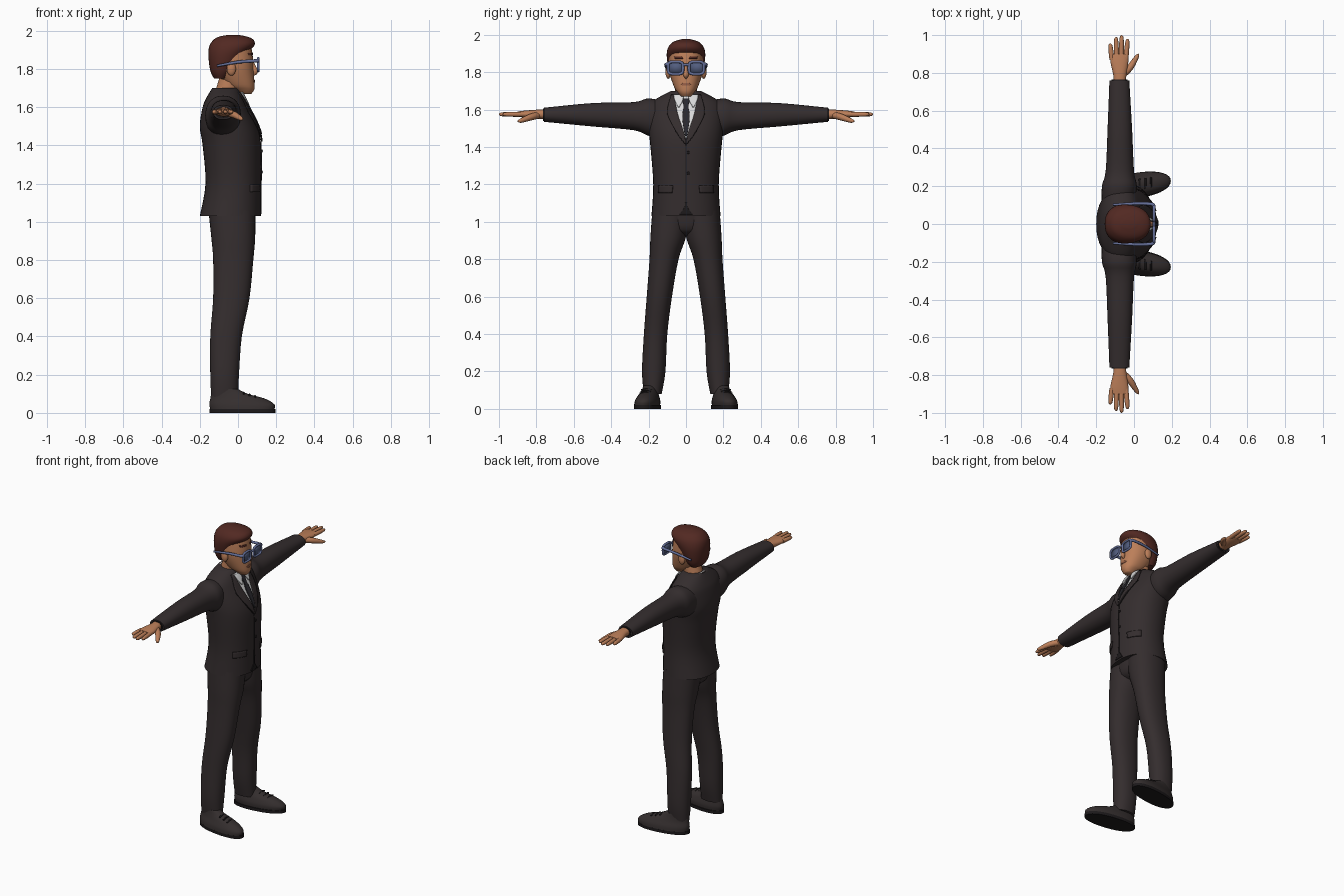
import bpy, bmesh
from math import sin, cos, pi, copysign
from mathutils import Vector

cube = bpy.data.objects.get("Cube")
if cube:
    bpy.data.objects.remove(cube, do_unlink=True)


def material(name, red, green, blue):
    mat = bpy.data.materials.new(name)
    mat.use_nodes = True
    mat.diffuse_color = (red, green, blue, 1)
    mat.node_tree.nodes["Principled BSDF"].inputs["Base Color"].default_value = (red, green, blue, 1)
    return mat


SUIT = material("charcoal suit", .034, .026, .027)
SEAM = material("dark seam", .012, .01, .011)
SHOE = material("shoe leather", .034, .027, .027)
SHIRT = material("white shirt", .7, .7, .7)
TIE = material("dark tie", .022, .021, .026)
SKIN = material("skin", .5, .21, .1)
LIPS = material("lips", .3, .11, .06)
HAIR = material("auburn hair", .085, .022, .016)
FRAME = material("blue frame", .13, .16, .32)
LENS = material("lens", .085, .11, .21)


def finish(name, bm, mat, mirror=False, thickness=0):
    mesh = bpy.data.meshes.new(name)
    bm.to_mesh(mesh)
    bm.free()
    mesh.materials.append(mat)
    ob = bpy.data.objects.new(name, mesh)
    bpy.context.collection.objects.link(ob)
    if thickness:
        ob.modifiers.new("Thickness", "SOLIDIFY").thickness = thickness
    if mirror:
        ob.modifiers.new("Mirror", "MIRROR").use_axis = (False, True, False)
    bpy.ops.object.select_all(action="DESELECT")
    ob.select_set(True)
    bpy.context.view_layer.objects.active = ob
    bpy.ops.object.shade_smooth_by_angle(angle=.9)


def dense(rings, steps=4):
    """Smooth interpolation through a few given cross-sections."""
    out, last = [], len(rings) - 1
    for i in range(last):
        before, start, end, after = [rings[min(max(i + k, 0), last)] for k in (-1, 0, 1, 2)]
        for step in range(steps):
            t = step / steps
            out.append([b + t / 2 * (c - a + t * (2*a - 5*b + 4*c - d + t * (3*(b - c) + d - a)))
                        for a, b, c, d in zip(before, start, end, after)])
    return out + [list(rings[last])]


def circle(count, power=2):
    """Points of a unit superellipse; a higher power is squarer."""
    for k in range(count):
        c, s = cos(2 * pi * k / count), sin(2 * pi * k / count)
        yield copysign(abs(c) ** (2 / power), c), copysign(abs(s) ** (2 / power), s)


def bridge_loops(bm, loops, closed=False):
    rows = [[bm.verts.new(p) for p in loop] for loop in loops]
    count = len(rows[0])
    if closed:
        rows.append(rows[0])
    else:
        bm.faces.new(rows[0])
        bm.faces.new(rows[-1])
    for lower, upper in zip(rows, rows[1:]):
        for k in range(count):
            n = (k + 1) % count
            bm.faces.new((lower[k], lower[n], upper[n], upper[k]))
    bmesh.ops.recalc_face_normals(bm, faces=bm.faces)


def loft(name, rings, mat, axis="z", power=2.2, warp=None, mirror=False):
    """Each ring is (position, a0, a1, b0, b1), the extents across the axis."""
    loops = []
    for t, a0, a1, b0, b1 in dense(rings):
        loop = []
        for u, v in circle(36, power):
            a = (a0 + a1 + (a1 - a0) * u) / 2
            b = (b0 + b1 + (b1 - b0) * v) / 2
            point = (a, b, t) if axis == "z" else (a, t, b)
            loop.append(warp(*point) if warp else point)
        loops.append(loop)
    bm = bmesh.new()
    bridge_loops(bm, loops)
    finish(name, bm, mat, mirror)


def centred(*rows):
    return [(z, back, front, -half, half) for z, back, front, half in rows]


def sweep(name, paths, mat, mirror=False, closed=False):
    """Each path is a list of (x, y, z, radius)."""
    bm = bmesh.new()
    for path in paths:
        path = path if closed else dense(path, steps=3)
        points = [Vector(p[:3]) for p in path]
        loops, last = [], len(points) - 1
        for i, point in enumerate(points):
            if closed:
                along = points[(i + 1) % len(points)] - points[i - 1]
                side = Vector((1, 0, 0))
            else:
                along = points[min(i + 1, last)] - points[max(i - 1, 0)]
                steep = abs(along.z) > .8 * along.length
                side = along.cross(Vector((1, 0, 0) if steep else (0, 0, 1))).normalized()
            other = along.cross(side).normalized()
            loops.append([point + path[i][3] * (side * u + other * v) for u, v in circle(12)])
        bridge_loops(bm, loops, closed)
    finish(name, bm, mat, mirror)


def ball(name, centre, size, mat, mirror=False):
    bm = bmesh.new()
    bmesh.ops.create_uvsphere(bm, u_segments=16, v_segments=10, radius=1)
    bmesh.ops.scale(bm, vec=size, verts=bm.verts)
    bmesh.ops.translate(bm, vec=centre, verts=bm.verts)
    finish(name, bm, mat, mirror)


def panel(name, body, rows, mat, lift, mirror=False, columns=6, power=2.2):
    """Thin plate wrapped on the front of a lofted body; rows are (z, y0, y1)."""
    rings = dense(body)

    def front(y, z):
        low, high = next((pair for pair in zip(rings, rings[1:]) if z <= pair[1][0]), rings[-2:])
        t = (z - low[0]) / (high[0] - low[0])
        _, x0, x1, _, half = [a + t * (b - a) for a, b in zip(low, high)]
        bulge = max(0, 1 - abs(y / half) ** power) ** (1 / power)
        return (x0 + x1 + (x1 - x0) * bulge) / 2 + lift

    bm = bmesh.new()
    grid = []
    for z, y0, y1 in dense(rows):
        across = [y0 + (y1 - y0) * k / columns for k in range(columns + 1)]
        grid.append([bm.verts.new((front(y, z), y, z)) for y in across])
    for lower, upper in zip(grid, grid[1:]):
        for k in range(columns):
            bm.faces.new((lower[k], lower[k + 1], upper[k + 1], upper[k]))
    finish(name, bm, mat, mirror, thickness=.006)


# Jacket body with shirt front, tie, lapels, pockets and closure
JACKET = centred((1.03, -.2, .12, .185), (1.2, -.17, .12, .175), (1.4, -.185, .12, .19),
                 (1.5, -.2, .1, .2), (1.6, -.185, .05, .2), (1.65, -.165, .025, .17),
                 (1.7, -.135, 0, .08))
loft("jacket", JACKET, SUIT)
panel("shirt_front", JACKET, [(1.45, 0, .004), (1.55, 0, .04), (1.68, 0, .066)],
      SHIRT, lift=.006, mirror=True)
panel("tie", JACKET, [(1.46, 0, .006), (1.56, 0, .02), (1.62, 0, .013), (1.66, 0, .024)],
      TIE, lift=.014, mirror=True)
panel("lapels", JACKET, [(1.42, 0, .006), (1.48, .012, .05), (1.58, .045, .1), (1.68, .064, .08)],
      SUIT, lift=.011, mirror=True)
panel("lapel_edges", JACKET, [(1.42, .004, .01), (1.48, .046, .054), (1.58, .096, .103)],
      SEAM, lift=.008, mirror=True)
panel("front_opening", JACKET, [(1.04, 0, .035), (1.07, 0, .014), (1.12, 0, .003), (1.42, 0, .002)],
      SEAM, lift=.004, mirror=True)
panel("pocket_flaps", JACKET, [(1.155, .075, .15), (1.195, .07, .15)],
      SUIT, lift=.008, mirror=True)
for height in (1.26, 1.37):
    ball("jacket_button", (.125, .012, height), (.005, .008, .008), SEAM)

# Sleeves
loft("sleeves", [(.1, -.17, 0, 1.44, 1.64), (.2, -.17, .015, 1.46, 1.66), (.28, -.15, 0, 1.49, 1.64),
                 (.5, -.14, -.01, 1.51, 1.635), (.76, -.13, -.025, 1.535, 1.61)],
     SUIT, axis="y", mirror=True)
loft("cuff_openings", [(y, -.12, -.035, 1.54, 1.605) for y in (.75, .764)],
     SEAM, axis="y", mirror=True)

# Hands: palm, four fingers and thumb
loft("palms", [(.74, -.11, -.045, 1.55, 1.6), (.79, -.11, -.04, 1.55, 1.6),
               (.86, -.125, -.03, 1.555, 1.595), (.9, -.12, -.035, 1.565, 1.59)],
     SKIN, axis="y", mirror=True)
fingers = [[(-.08 + spread * (1 + t / 4), .87 + reach * t, 1.575, radius)
            for t, radius in ((0, .013), (.5, .013), (.9, .01), (1, .002))]
           for spread, reach in ((.037, .11), (.012, .13), (-.012, .12), (-.037, .085))]
thumb = [(-.06, .79, 1.57, .018), (-.02, .83, 1.56, .018), (.015, .885, 1.54, .011), (.025, .9, 1.54, .003)]
sweep("fingers_and_thumbs", fingers + [thumb], SKIN, mirror=True)

# Trousers
loft("trouser_legs", [(.08, -.14, 0, .13, .225), (.2, -.145, .005, .11, .235), (.4, -.145, .02, .1, .225),
                      (.6, -.13, .06, .075, .21), (.8, -.13, .08, .04, .195),
                      (.92, -.14, .09, 0, .19), (1.06, -.155, .09, -.02, .18)],
     SUIT, mirror=True)
loft("trouser_seat", centred((.925, -.06, .02, .06), (.96, -.13, .075, .12), (1.06, -.155, .09, .17)), SUIT)


# Shoes, turned slightly outward
def turn_out(x, y, z):
    return x, y + .13 * x, z


loft("shoe_soles", [(z, -.15, .195, .135, .27) for z in (0, .02)],
     SEAM, warp=turn_out, mirror=True)
loft("shoes", [(.018, -.145, .19, .14, .27), (.045, -.15, .19, .14, .265), (.075, -.145, .14, .15, .25),
               (.1, -.14, .05, .16, .24), (.125, -.13, 0, .165, .235)],
     SHOE, warp=turn_out, mirror=True)
sweep("shoe_laces", [[(x, .207 + side * .028 + .13 * x, .115 - .3 * x - .006 * abs(side), .005)
                      for side in (-1, 0, 1)] for x in (.03, .06, .09)], SEAM, mirror=True)

# Neck and shirt collar
sweep("neck", [[(-.075, 0, 1.62, .06), (-.035, 0, 1.76, .058)]], SKIN)
loft("shirt_collar", centred((1.63, -.135, .025, .09), (1.69, -.125, .015, .07)),
     SHIRT, warp=lambda x, y, z: (x, y, z - .16 * (x + .055)))
panel("collar_points", JACKET, [(1.615, .036, .042), (1.65, .018, .06), (1.68, .012, .066)],
      SHIRT, lift=.018, mirror=True)

# Head, ears and face
HEAD = centred((1.67, .015, .07, .025), (1.69, -.02, .084, .043), (1.72, -.07, .087, .063),
               (1.8, -.13, .08, .09), (1.86, -.14, .078, .092), (1.92, -.13, .065, .085),
               (1.955, -.1, .02, .055))
loft("head", HEAD, SKIN)
ball("ears", (-.035, .095, 1.8), (.024, .015, .035), SKIN, mirror=True)
sweep("nose", [[(.07, 0, 1.84, .009), (.083, 0, 1.81, .011), (.09, 0, 1.785, .015),
                (.08, 0, 1.766, .004)]], SKIN)
panel("mouth", HEAD, [(1.728, 0, .018), (1.735, 0, .026), (1.742, 0, .016)],
      LIPS, lift=.003, mirror=True)
panel("eyebrows", HEAD, [(1.872, .016, .06), (1.884, .022, .064)], HAIR, lift=.004, mirror=True)

# Short hair, swept back from the forehead
loft("hair", centred((1.75, -.125, -.055, .065), (1.79, -.145, -.02, .087), (1.87, -.155, .035, .102),
                     (1.92, -.15, .084, .1), (1.95, -.13, .083, .083), (1.967, -.105, .055, .058),
                     (1.977, -.06, .01, .02)), HAIR)

# Glasses: square rims, lenses, bridge and temples
rim = [(.106, .056 + .04 * u, 1.823 + .033 * v, .0075) for u, v in circle(32, power=4)]
sweep("glasses_rims", [rim], FRAME, mirror=True, closed=True)
glass = bmesh.new()
glass.faces.new([glass.verts.new(point[:3]) for point in rim])
finish("glasses_lenses", glass, LENS, mirror=True, thickness=.004)
sweep("glasses_bridge", [[(.106, y, 1.84, .007) for y in (-.02, .02)]], FRAME)
sweep("glasses_temples", [[(.104, .096, 1.842, .01), (.09, .106, 1.842, .009), (0, .108, 1.836, .008),
                           (-.11, .102, 1.816, .006)]], FRAME, mirror=True)
